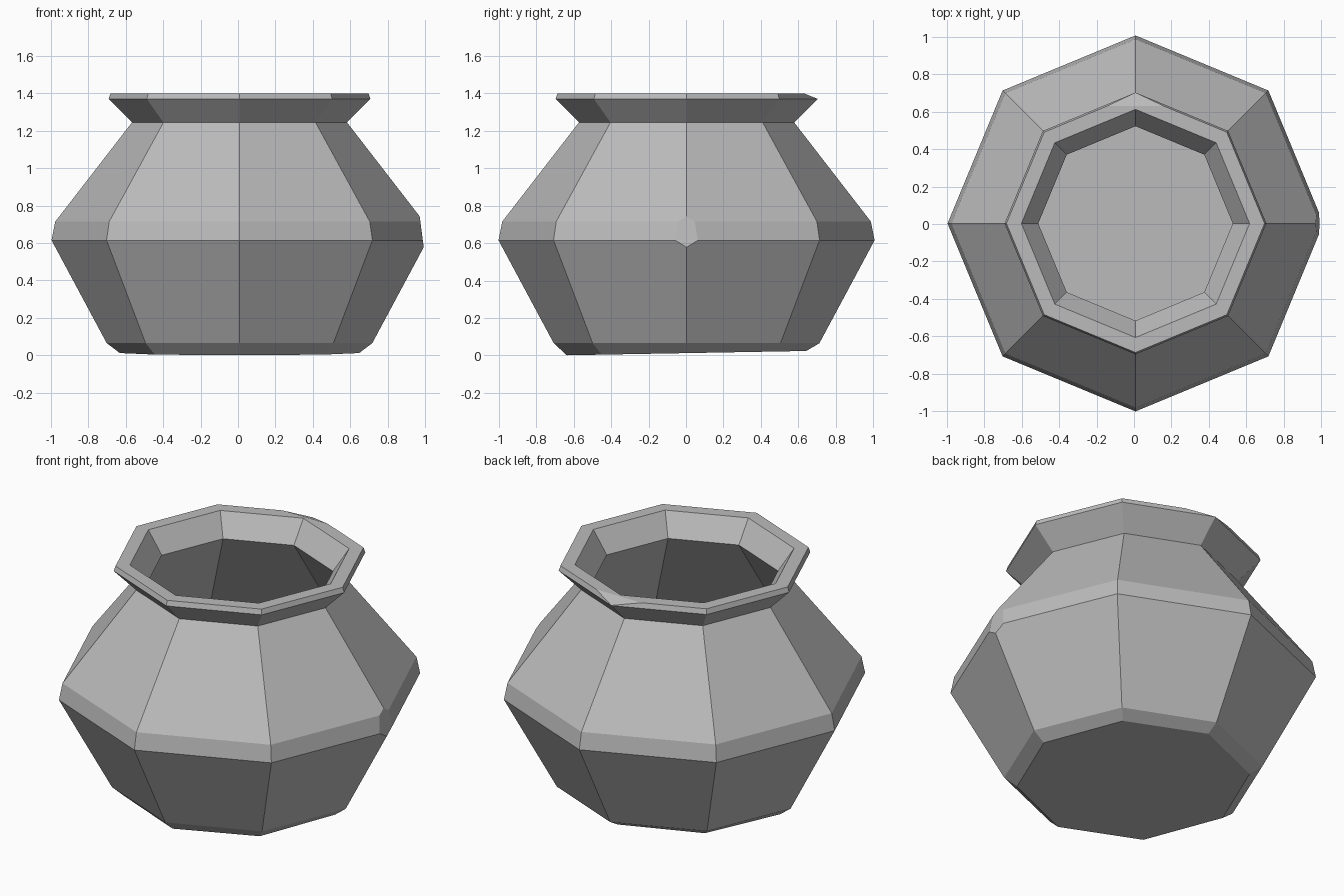
import bpy
import bmesh
from math import cos, sin, tau
from mathutils import Vector

if "Cube" in bpy.data.objects:
    bpy.data.objects.remove(bpy.data.objects["Cube"])

SIDES = 8
CENTRE = Vector((0.008, 0.003, 0))

# Radius and height, from the outer base up over the rim and down to the inner floor
PROFILE = [
    (0.64, 0.012), (0.71, 0.065), (1.005, 0.615), (0.985, 0.715),
    (0.575, 1.245), (0.70, 1.37), (0.69, 1.4),
    (0.61, 1.4), (0.52, 1.27), (0.91, 0.71), (0.92, 0.62), (0.64, 0.09),
]


def ring(bm, radius, height):
    return [bm.verts.new(CENTRE + Vector((radius * cos(tau * i / SIDES),
                                          radius * sin(tau * i / SIDES), height)))
            for i in range(SIDES)]


def chip(bm, point, normal):
    """Slice a worn flat off the solid and close the cut."""
    bmesh.ops.bisect_plane(bm, geom=bm.verts[:] + bm.edges[:] + bm.faces[:],
                           plane_co=point, plane_no=normal, clear_outer=True)
    open_edges = [e for e in bm.edges if e.is_boundary]
    bmesh.ops.holes_fill(bm, edges=open_edges, sides=0)


# Faceted pot with a hollow inside
bm = bmesh.new()
rings = [ring(bm, r, z) for r, z in PROFILE]
for lower, upper in zip(rings, rings[1:]):
    for i in range(SIDES):
        j = (i + 1) % SIDES
        bm.faces.new((lower[i], lower[j], upper[j], upper[i]))
bm.faces.new(rings[0][::-1])
bm.faces.new(rings[-1])

# Base sits slightly uneven
for v in rings[0]:
    v.co.z += 0.018 * v.co.y

# Worn flats on the belly corner and the back rim corner
chip(bm, (0.99, 0, 0.6), (1, 0, 0.13))
chip(bm, (0, 0.63, 1.4), (0, 0.4, 1))
bmesh.ops.recalc_face_normals(bm, faces=bm.faces[:])

mesh = bpy.data.meshes.new("pot")
bm.to_mesh(mesh)
bm.free()
pot = bpy.data.objects.new("pot", mesh)
bpy.context.collection.objects.link(pot)

# Plain grey clay
colour = (0.5, 0.5, 0.5, 1)
clay = bpy.data.materials.new("grey clay")
clay.use_nodes = True
clay.diffuse_color = colour
clay.node_tree.nodes["Principled BSDF"].inputs["Base Color"].default_value = colour
mesh.materials.append(clay)
